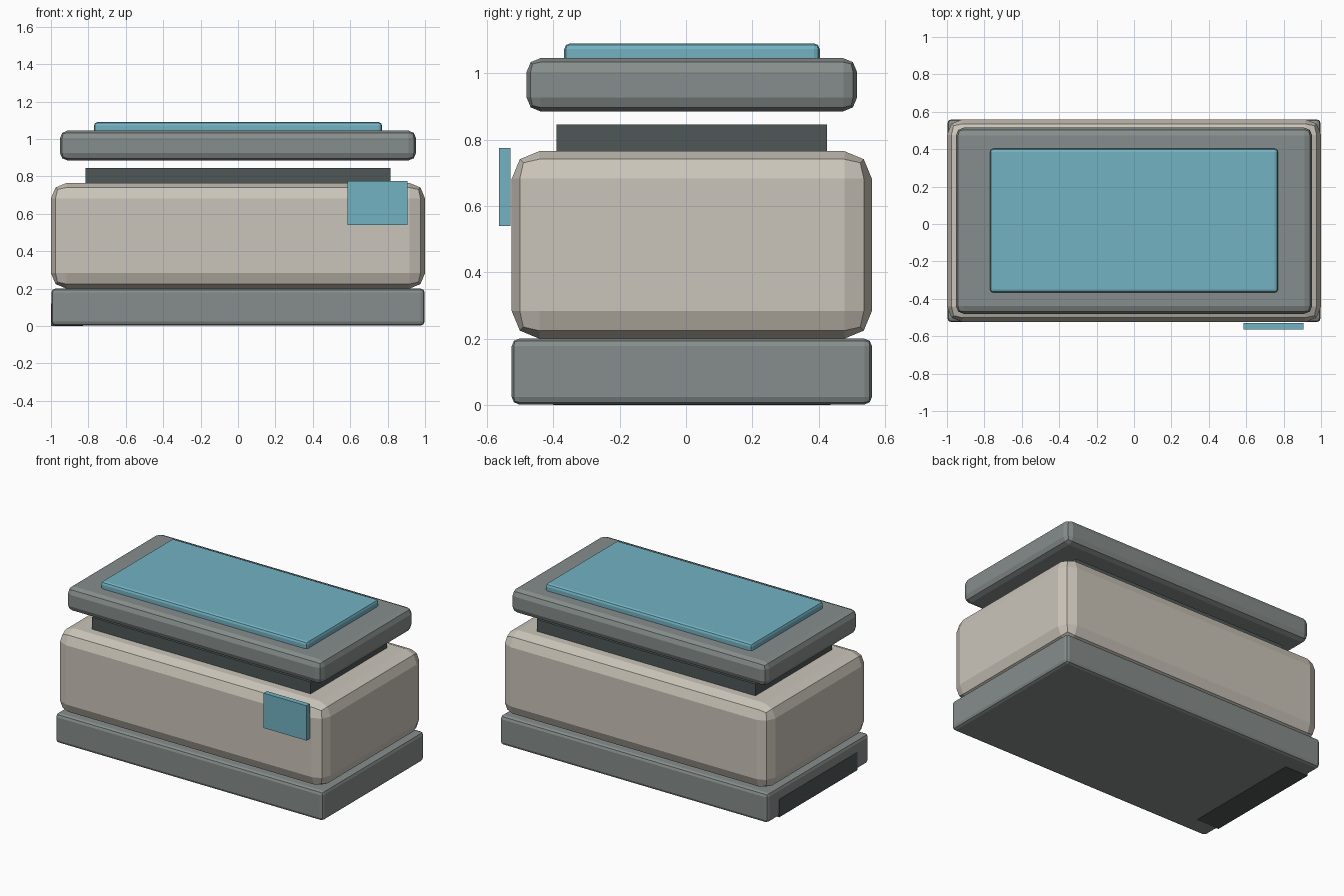
import bpy
import bmesh

cube = bpy.data.objects.get("Cube")
if cube:
    bpy.data.objects.remove(cube, do_unlink=True)


def material(name, rgb):
    mat = bpy.data.materials.new(name)
    mat.use_nodes = True
    colour = (*rgb, 1.0)
    mat.diffuse_color = colour
    mat.node_tree.nodes["Principled BSDF"].inputs["Base Color"].default_value = colour
    return mat


def block(name, mat, x, y, z, bevel=0.0):
    """Box spanning the (low, high) ranges, with faceted rounded edges."""
    bm = bmesh.new()
    bmesh.ops.create_cube(bm, size=1)
    for v in bm.verts:
        for axis, (low, high) in enumerate((x, y, z)):
            v.co[axis] = high if v.co[axis] > 0 else low
    if bevel:
        bmesh.ops.bevel(bm, geom=bm.edges[:], offset=bevel, segments=2,
                        profile=0.5, affect='EDGES')
    bmesh.ops.recalc_face_normals(bm, faces=bm.faces[:])
    mesh = bpy.data.meshes.new(name)
    bm.to_mesh(mesh)
    bm.free()
    mesh.materials.append(mat)
    obj = bpy.data.objects.new(name, mesh)
    bpy.context.collection.objects.link(obj)
    return obj


cream = material("warm_cream", (0.60, 0.56, 0.49))
grey = material("mid_grey", (0.24, 0.27, 0.262))
dark = material("dark_grey", (0.078, 0.095, 0.094))
teal = material("teal_blue", (0.17, 0.445, 0.54))

# Base slab and the recess plate let into its end
block("base", grey, (-0.998, 0.998), (-0.525, 0.56), (0.002, 0.2), 0.022)
block("end_port", dark, (-1.0, -0.83), (-0.40, 0.435), (0.0, 0.12))

# Main body with its front badge plate
block("body", cream, (-1.0, 1.0), (-0.525, 0.56), (0.2, 0.765), 0.083)
block("front_panel", teal, (0.585, 0.905), (-0.563, -0.528), (0.54, 0.775))

# Neck, raised lid and its top pad
block("neck", dark, (-0.815, 0.815), (-0.39, 0.425), (0.74, 0.845))
block("lid", grey, (-0.952, 0.952), (-0.48, 0.515), (0.885, 1.045), 0.041)
block("top_pad", teal, (-0.77, 0.77), (-0.367, 0.403), (1.01, 1.09), 0.018)
